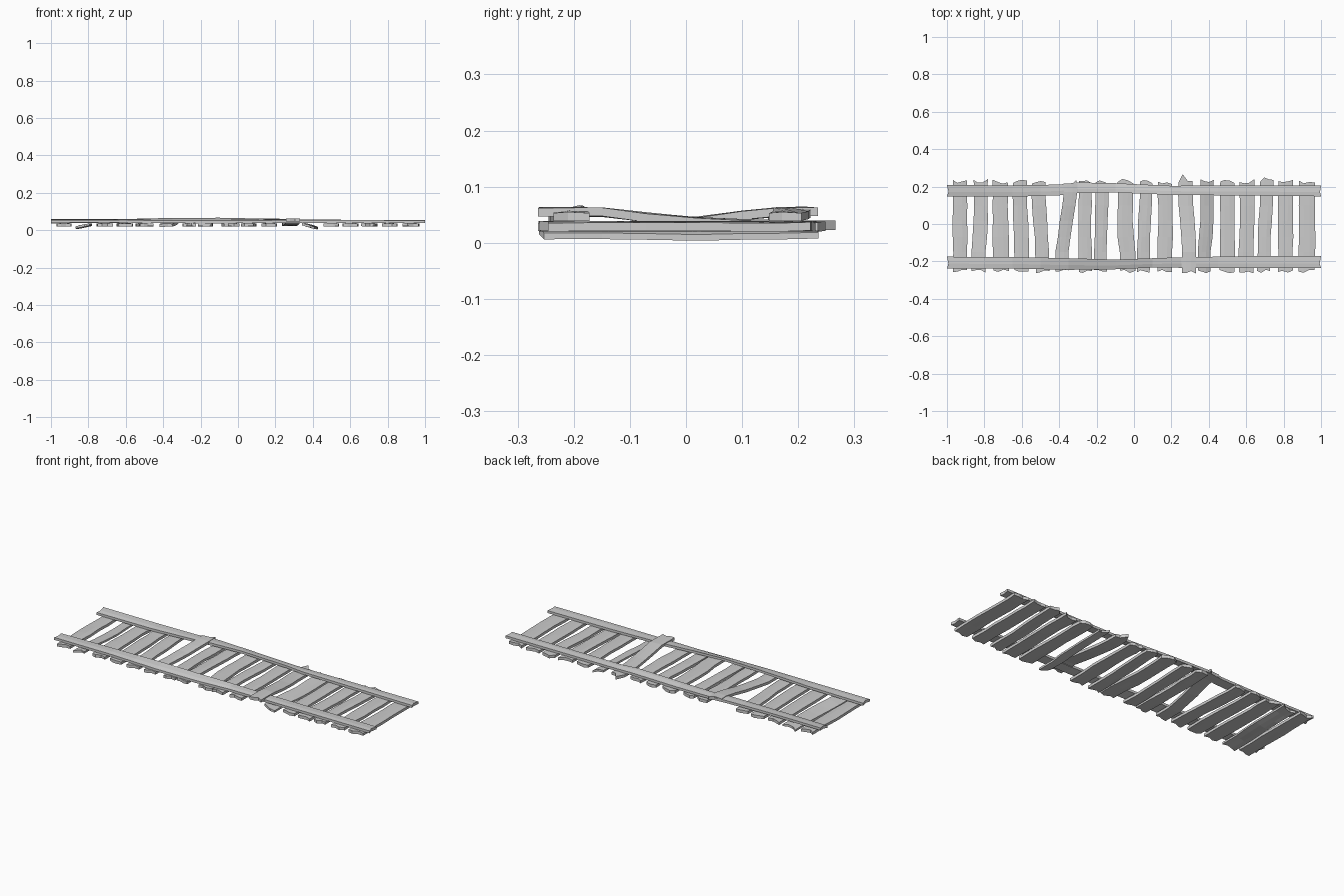
import bpy, bmesh, random
from mathutils import Vector

random.seed(7)


def lerp_table(table, t):
    # linear interpolation through (position, values...) rows
    for a, b in zip(table, table[1:]):
        if t <= b[0]:
            f = (t - a[0]) / (b[0] - a[0])
            return [p + (q - p) * f for p, q in zip(a[1:], b[1:])]
    return list(table[-1][1:])


def slab(name, rows):
    # rows: list of (top points, bottom points) across the board; closed into a solid
    bm = bmesh.new()
    rings = [[bm.verts.new(p) for p in list(top) + list(bot)[::-1]] for top, bot in rows]
    n = len(rings[0])
    for a, b in zip(rings, rings[1:]):
        for i in range(n):
            j = (i + 1) % n
            bm.faces.new((a[i], a[j], b[j], b[i]))
    h = n // 2
    for ring in (rings[0], rings[-1]):
        for i in range(h - 1):
            bm.faces.new((ring[i], ring[i + 1], ring[n - 2 - i], ring[n - 1 - i]))
    bmesh.ops.recalc_face_normals(bm, faces=bm.faces)
    mesh = bpy.data.meshes.new(name)
    bm.to_mesh(mesh)
    bm.free()
    ob = bpy.data.objects.new(name, mesh)
    bpy.context.collection.objects.link(ob)
    return ob


def plank(name, x_front, x_mid, x_back, w, tilt=0.0, z_front=0.038, z_mid=0.038, z_back=0.038, thick=0.017, tip=0.0):
    path = [(-0.25, x_front, z_front), (-0.15, x_front, z_front),
            (0.0, x_mid, z_mid), (0.15, x_back, z_back), (0.225, x_back, z_back)]
    ys = [-0.25, -0.15, -0.07, 0.02, 0.10, 0.17, 0.225]
    across = [-0.5, -0.2, 0.15, 0.5]
    rows = []
    for k, y in enumerate(ys):
        x, z = lerp_table(path, y)
        end = k in (0, len(ys) - 1)
        wl, wr = w * random.uniform(0.92, 1.05), w * random.uniform(0.92, 1.05)
        top, bot = [], []
        for i, u in enumerate(across):
            # splintered ends
            yy = y
            if k == 0:
                yy -= random.uniform(-0.006, 0.014)
            elif end:
                yy += random.uniform(-0.012, 0.016) + (tip if i == 1 else 0)
            px = x + u * (wl if u < 0 else wr)
            edge = 0.002 if i in (0, 3) else 0
            zz = z - u * tilt + random.uniform(-0.001, 0.001)
            top.append(Vector((px, yy, zz - edge)))
            bot.append(Vector((px, yy, zz - thick)))
        rows.append((top, bot))
    return slab(name, rows)


# cross planks: x at front, middle, back, width, extras
raised_back = dict(z_front=0.036, z_mid=0.044, z_back=0.064)
raised_front = dict(z_front=0.064, z_mid=0.046, z_back=0.040)
sunk = dict(z_front=0.030, z_mid=0.027, z_back=0.030, thick=0.013, tilt=0.02)
planks = [
    (-0.93, -0.93, -0.93, 0.078, {}),
    (-0.83, -0.82, -0.82, 0.075, dict(sunk, tilt=-0.016)),
    (-0.71, -0.715, -0.715, 0.085, {}),
    (-0.60, -0.605, -0.61, 0.078, {}),
    (-0.49, -0.50, -0.51, 0.074, {}),
    (-0.385, -0.365, -0.34, 0.07, raised_back),
    (-0.26, -0.265, -0.26, 0.070, dict(tip=0.015)),
    (-0.18, -0.175, -0.17, 0.070, {}),
    (-0.035, -0.05, -0.045, 0.086, {}),
    (0.05, 0.055, 0.065, 0.068, {}),
    (0.165, 0.17, 0.165, 0.078, {}),
    (0.295, 0.285, 0.275, 0.077, dict(raised_front, tip=0.026)),
    (0.375, 0.39, 0.39, 0.072, sunk),
    (0.50, 0.50, 0.50, 0.08, dict(tip=0.01)),
    (0.60, 0.605, 0.605, 0.08, {}),
    (0.695, 0.70, 0.71, 0.070, dict(tip=0.024)),
    (0.81, 0.81, 0.81, 0.080, {}),
    (0.925, 0.925, 0.925, 0.088, {}),
]
for n, (a, b, c, w, extra) in enumerate(planks):
    plank(f"cross_plank_{n + 1:02d}", a, b, c, w, **extra)


def rail(name, path):
    # long board: rows of (x, y centre, width, top z, sideways lean)
    xs = sorted({p[0] for p in path} | {-0.8, -0.5, 0.45, 0.8})
    rows = []
    for x in xs:
        y, w, z, lean = lerp_table(path, x)
        top, bot = [], []
        for u in (-0.5, -0.1, 0.5):
            jag = random.uniform(-0.012, 0.0) if abs(x) == 1 and u == -0.1 else 0
            px = x + (jag if x > 0 else -jag)
            zz = z + u * lean
            top.append((px, y + u * w, zz - (0.002 if abs(u) == 0.5 else 0)))
            bot.append((px, y + u * w, zz - 0.016))
        rows.append((top, bot))
    return slab(name, rows)


# two long side rails lying on the planks
rail("back_rail", [(-1, 0.178, 0.06, 0.057, 0.008), (-0.65, 0.176, 0.06, 0.058, 0.006),
                   (-0.4, 0.182, 0.058, 0.060, 0.0), (-0.3, 0.194, 0.056, 0.061, 0.0),
                   (-0.1, 0.193, 0.05, 0.062, -0.008), (0.2, 0.180, 0.048, 0.060, -0.010),
                   (0.3, 0.180, 0.05, 0.056, -0.004), (1, 0.177, 0.058, 0.055, 0.0)])
rail("front_rail", [(-1, -0.206, 0.062, 0.057, 0.0), (-0.65, -0.207, 0.062, 0.059, 0.004),
                    (-0.35, -0.214, 0.062, 0.061, 0.014), (-0.1, -0.216, 0.052, 0.061, 0.016),
                    (0.1, -0.208, 0.05, 0.060, 0.010), (0.25, -0.206, 0.056, 0.058, 0.004),
                    (0.6, -0.204, 0.064, 0.056, 0.0), (1, -0.204, 0.064, 0.055, 0.0)])
